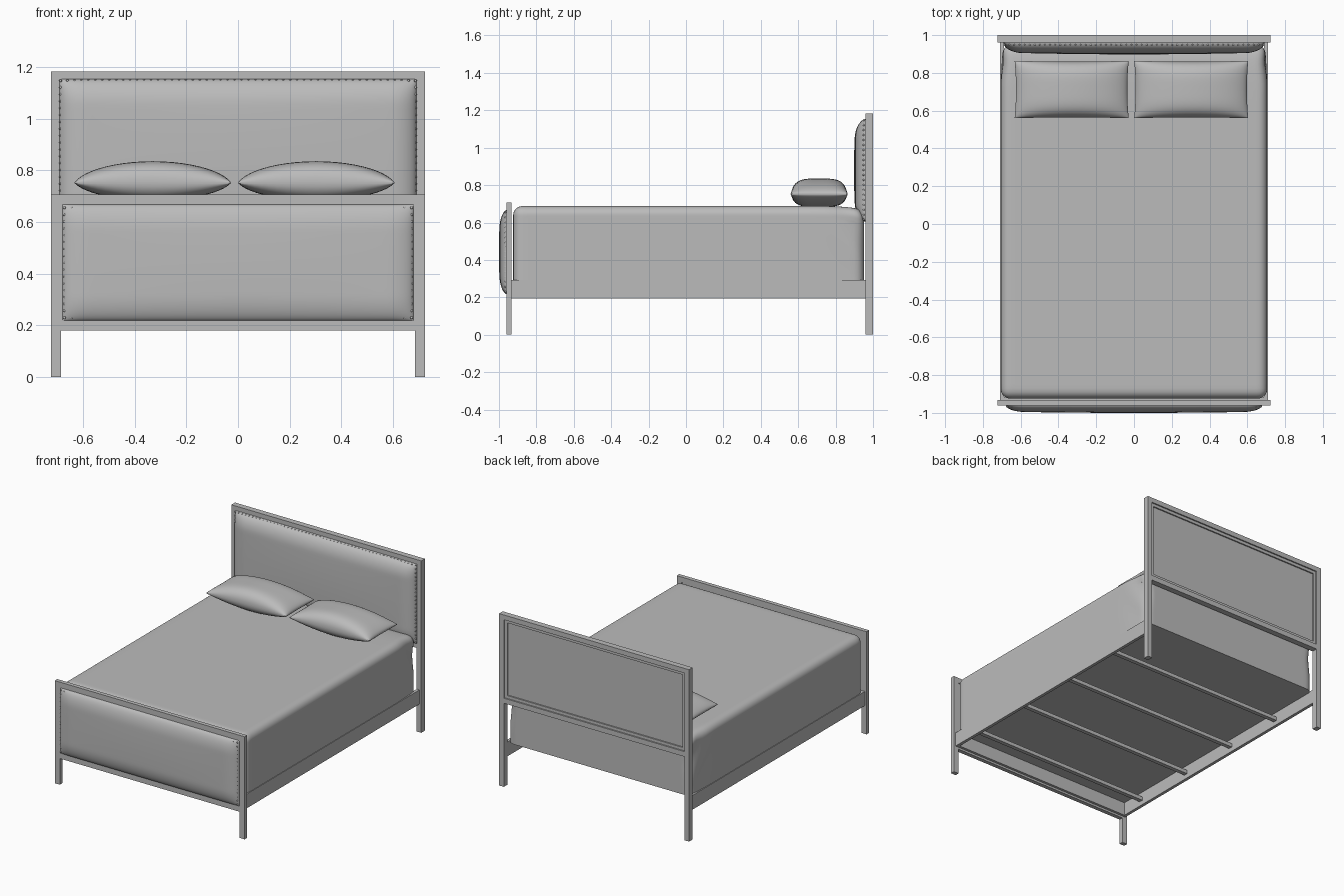
import bpy, bmesh, math
from mathutils import Vector

if "Cube" in bpy.data.objects:
    bpy.data.objects.remove(bpy.data.objects["Cube"])

grey = bpy.data.materials.new("plain grey")
grey.use_nodes = True
COLOUR = (0.5, 0.5, 0.5, 1)
grey.diffuse_color = COLOUR
grey.node_tree.nodes["Principled BSDF"].inputs["Base Color"].default_value = COLOUR


def finish(name, bm, smooth=None):
    """Turn a bmesh into a named object, optionally smooth shaded."""
    bmesh.ops.recalc_face_normals(bm, faces=bm.faces)
    mesh = bpy.data.meshes.new(name)
    bm.to_mesh(mesh)
    bm.free()
    mesh.materials.append(grey)
    obj = bpy.data.objects.new(name, mesh)
    bpy.context.collection.objects.link(obj)
    if smooth:
        bpy.ops.object.select_all(action='DESELECT')
        obj.select_set(True)
        bpy.context.view_layer.objects.active = obj
        bpy.ops.object.shade_smooth_by_angle(angle=math.radians(smooth))
    return obj


def box(name, x, y, z):
    """Box from (min, max) pairs."""
    bm = bmesh.new()
    bmesh.ops.create_cube(bm, size=1)
    for v in bm.verts:
        v.co = Vector([(a + b) / 2 + c * (b - a) for (a, b), c in zip((x, y, z), v.co)])
    return finish(name, bm)


def frame(name, half, y, z, w):
    """Rectangular frame of four bars, w wide."""
    for s, side in ((-1, "right"), (1, "left")):
        box(f"{name}_{side}", sorted((s * half, s * (half - w))), y, z)
    inner = half - w
    box(f"{name}_top", (-inner, inner), y, (z[1] - w, z[1]))
    box(f"{name}_bottom", (-inner, inner), y, (z[0], z[0] + w))


def cushion(name, half, z, y, depth, soft):
    """Upholstered panel bulging towards the front from plane y."""
    bm = bmesh.new()
    bmesh.ops.create_grid(bm, x_segments=56, y_segments=36, size=1)
    mid, tall = (z[0] + z[1]) / 2, (z[1] - z[0]) / 2

    def rise(edge):
        t = min(edge / soft, 1)
        return math.sqrt(max(0, 1 - (1 - t) ** 2))

    for v in bm.verts:
        u, w = (math.sin(c * math.pi / 2) for c in v.co[:2])
        bulge = rise(half * (1 - abs(u))) * rise(tall * (1 - abs(w)))
        crown = 0.85 + 0.15 * (1 - u * u) * (1 - w * w)
        v.co = (u * half, y - depth * bulge * crown, mid + w * tall)
    finish(name, bm, 60)


def nails(name, half, z, y, step=0.027, r=0.0055):
    """Row of round nail heads around a panel."""
    spots = []
    n = round(2 * half / step)
    for i in range(n + 1):
        spots += [(-half + 2 * half * i / n, h) for h in z]
    n = round((z[1] - z[0]) / step)
    for i in range(1, n):
        spots += [(s * half, z[0] + (z[1] - z[0]) * i / n) for s in (-1, 1)]
    bm = bmesh.new()
    for x, h in spots:
        made = bmesh.ops.create_uvsphere(bm, u_segments=8, v_segments=6, radius=r)
        bmesh.ops.translate(bm, verts=made["verts"], vec=(x, y, h))
    finish(name, bm, 60)


# Headboard: posts, rails, recessed back and padded front
HEAD = (0.96, 1.0)
for s, side in ((-1, "right"), (1, "left")):
    box(f"head_post_{side}", sorted((s * 0.687, s * 0.723)), HEAD, (0, 1.15))
    box(f"foot_post_{side}", sorted((s * 0.685, s * 0.723)), (-0.96, -0.932), (0, 0.67))
box("head_top_rail", (-0.723, 0.723), HEAD, (1.15, 1.183))
box("head_lower_rail", (-0.687, 0.687), HEAD, (0.575, 0.61))
box("head_panel", (-0.687, 0.687), (0.962, 0.982), (0.61, 1.15))
frame("head_back_trim", 0.687, (0.982, 0.991), (0.61, 1.15), 0.02)
cushion("head_cushion", 0.692, (0.605, 1.153), 0.962, 0.064, 0.10)
nails("head_nails", 0.687, (0.615, 1.147), 0.95)

# Footboard
box("foot_top_rail", (-0.723, 0.723), (-0.96, -0.932), (0.67, 0.706))
box("foot_lower_rail", (-0.685, 0.685), (-0.96, -0.932), (0.18, 0.218))
box("foot_panel", (-0.685, 0.685), (-0.957, -0.938), (0.218, 0.67))
cushion("foot_cushion", 0.68, (0.217, 0.667), -0.957, 0.043, 0.10)
nails("foot_nails", 0.672, (0.229, 0.655), -0.966)

# Side rails, foot cross rail and slats
for s, side in ((-1, "right"), (1, "left")):
    box(f"side_rail_{side}", sorted((s * 0.688, s * 0.709)), (-0.932, 0.96), (0.194, 0.292))
box("foot_cross_rail", (-0.688, 0.688), (-0.932, -0.915), (0.194, 0.292))
for i in range(4):
    y = -0.75 + 0.445 * i
    box(f"slat_{i + 1}", (-0.688, 0.688), (y - 0.014, y + 0.014), (0.225, 0.25))

# Mattress: rounded box with the sheet gathered at the head corners
bm = bmesh.new()
bmesh.ops.create_cube(bm, size=2)
bmesh.ops.subdivide_edges(bm, edges=bm.edges[:], cuts=45, use_grid_fill=True)
R = 0.05
low, high = Vector((-0.705, -0.924, 0.285)), Vector((0.705, 0.952, 0.688))
for v in bm.verts:
    p = Vector([a + (b - a) * (math.sin(c * math.pi / 2) + 1) / 2
                for a, b, c in zip(low, high, v.co)])
    core = Vector([min(max(c, a + R), b - R) for a, b, c in zip(low, high, p)])
    core.z = min(p.z, high.z - R)
    off = p - core
    if off.length > R:
        p = core + off.normalized() * R
    pull = max(0, (p.y - 0.68) / 0.27)
    height = (p.z - low.z) / (high.z - low.z)
    if pull > 0 and abs(p.x) > 0.6:
        fold = 0.5 + 0.5 * math.sin(30 * p.y + 9 * height)
        p.x -= math.copysign(pull ** 2 * (0.012 + 0.022 * fold * height), p.x)
    if pull > 0 and height > 0.8:
        p.z -= 0.02 * pull ** 3
    v.co = p
finish("mattress", bm, 50)


def pillow(name, cx):
    """Soft pillow with pinched edges and pointed corners."""
    bm = bmesh.new()
    bmesh.ops.create_cube(bm, size=2)
    bmesh.ops.subdivide_edges(bm, edges=bm.edges[:], cuts=23, use_grid_fill=True)
    for v in bm.verts:
        u, w = (math.sin(c * math.pi / 2) for c in v.co[:2])
        puff = ((1 - u * u) ** 0.62) * ((1 - w ** 4) ** 0.5)
        tall = 0.08 if v.co.z > 0 else 0.066
        x = 0.302 * u * (0.975 + 0.025 * w * w)
        y = 0.152 * w * (0.97 + 0.03 * u * u)
        v.co = (cx + x, 0.712 + y, 0.752 + v.co.z * (0.003 + tall * puff))
    finish(name, bm, 60)


pillow("pillow_right", -0.33)
pillow("pillow_left", 0.303)
